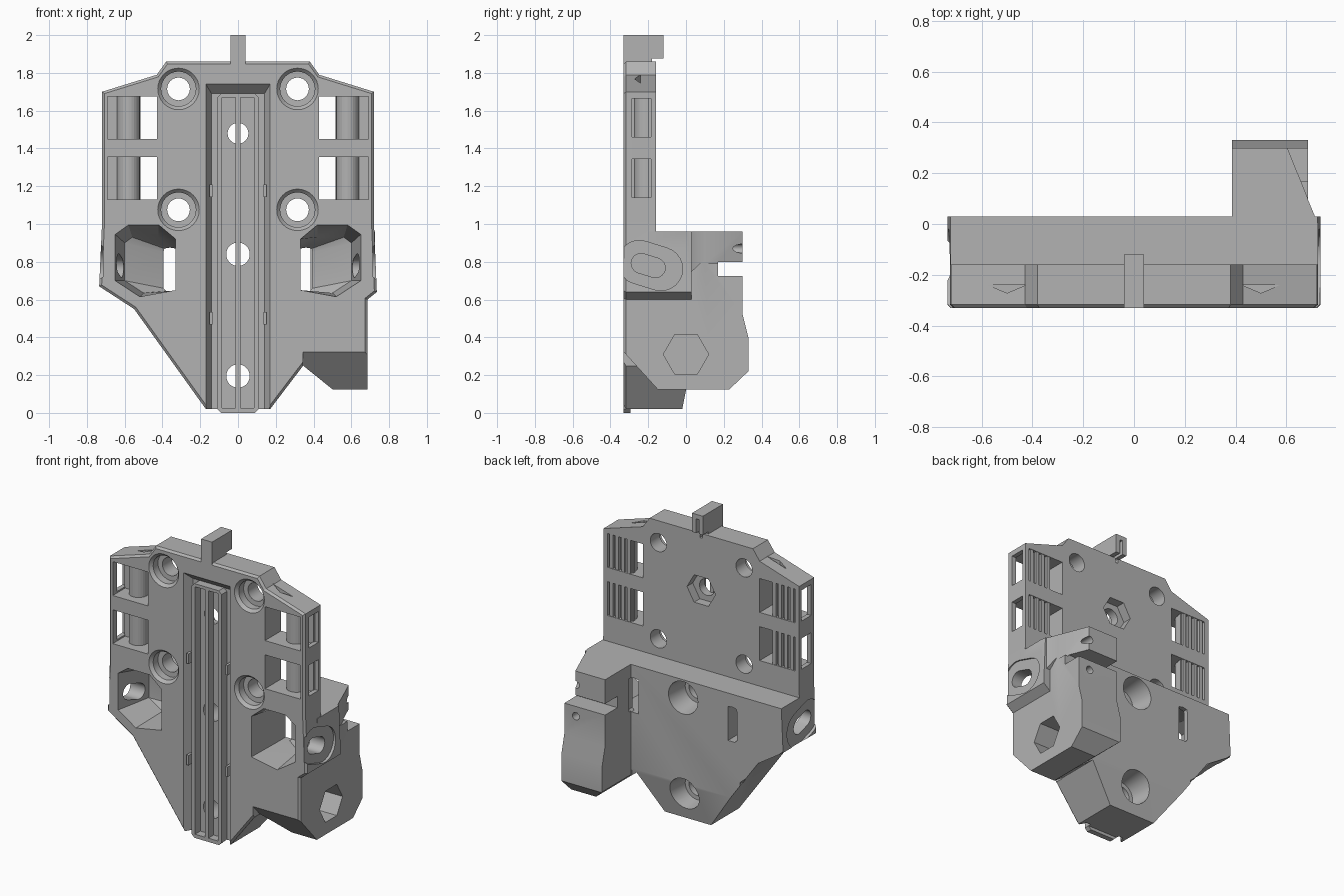
import bpy, bmesh, math

if "Cube" in bpy.data.objects:
    bpy.data.objects.remove(bpy.data.objects["Cube"])

grey = bpy.data.materials.new("plain grey")
grey.diffuse_color = (0.45, 0.45, 0.45, 1)
grey.use_nodes = True
grey.node_tree.nodes["Principled BSDF"].inputs["Base Color"].default_value = grey.diffuse_color


def loft(name, rings):
    """Closed solid through rings of 3D points."""
    bm = bmesh.new()
    vs = [[bm.verts.new(p) for p in r] for r in rings]
    n = len(rings[0])
    for a, b in zip(vs, vs[1:]):
        for i in range(n):
            j = (i + 1) % n
            bm.faces.new((a[i], a[j], b[j], b[i]))
    bm.faces.new(vs[0])
    bm.faces.new(vs[-1])
    bmesh.ops.recalc_face_normals(bm, faces=bm.faces)
    me = bpy.data.meshes.new(name)
    bm.to_mesh(me)
    bm.free()
    me.materials.append(grey)
    ob = bpy.data.objects.new(name, me)
    bpy.context.collection.objects.link(ob)
    return ob


def prism_y(name, pts, y0, y1):
    return loft(name, [[(x, y, z) for x, z in pts] for y in (y0, y1)])


def prism_x(name, pts, x0, x1):
    return loft(name, [[(x, y, z) for y, z in pts] for x in (x0, x1)])


def box(name, x0, x1, y0, y1, z0, z1):
    return prism_y(name, [(x0, z0), (x1, z0), (x1, z1), (x0, z1)], y0, y1)


def ring(cx, cz, r, n=32, turn=0.0):
    return [(cx + r * math.cos(turn + math.tau * i / n),
             cz + r * math.sin(turn + math.tau * i / n)) for i in range(n)]


def bore(cx, cz, steps, n=32):
    """Stepped or conical bore along y from (y, radius) steps."""
    return loft("bore", [[(x, y, z) for x, z in ring(cx, cz, r, n)] for y, r in steps])


def stadium(cy, cz, half, r, tilt):
    pts = []
    for i in range(26):
        a = math.pi * (i % 13) / 12 - math.pi / 2 + (math.pi if i > 12 else 0)
        u = r * math.cos(a) + (half if i < 13 else -half)
        v = r * math.sin(a)
        pts.append((cy + u * math.cos(tilt) - v * math.sin(tilt),
                    cz + u * math.sin(tilt) + v * math.cos(tilt)))
    return pts


def boolean(target, tool, op="DIFFERENCE"):
    m = target.modifiers.new("b", "BOOLEAN")
    m.operation, m.object, m.solver = op, tool, "EXACT"
    bpy.context.view_layer.objects.active = target
    bpy.ops.object.modifier_apply(modifier=m.name)
    bpy.data.objects.remove(tool)


# main plate: outline with a small chamfer round the front edge
outline = [(-0.17, 0.02), (0.17, 0.02), (0.345, 0.25), (0.5, 0.125), (0.685, 0.125),
           (0.685, 0.6), (0.735, 0.64), (0.72, 1.0), (0.72, 1.7), (0.43, 1.79), (0.38, 1.86),
           (-0.38, 1.86), (-0.43, 1.79), (-0.72, 1.7), (-0.72, 1.0), (-0.735, 0.67), (-0.55, 0.55)]
body = prism_y("body", outline, -0.33, 0.03)
bm = bmesh.new()
bm.from_mesh(body.data)
edges = [e for e in bm.edges if all(v.co.y < -0.32 for v in e.verts)]
bmesh.ops.bevel(bm, geom=edges, offset=0.013, segments=1, affect="EDGES")
bm.to_mesh(body.data)
bm.free()

# thin upper half, tapered foot, sloped underside of the left wing
boolean(body, box("cut", -1, 1, -0.16, 0.2, 0.96, 2.2))
boolean(body, prism_x("cut", [(-0.03, -0.03), (0.03, 0.27), (0.2, 0.27), (0.2, -0.03)], -1, 0.38))
boolean(body, loft("cut", [[(-0.8, -0.13, 0.56), (-0.8, 0.1, 0.82), (-0.8, 0.1, 0.3)],
                           [(-0.42, 0.02, 0.38), (-0.42, 0.1, 0.46), (-0.42, 0.1, 0.3)]]))

# clamp block at the right rear, with wing, split slot and chamfers
profile = [(-0.25, 0.125), (0.23, 0.125), (0.33, 0.22), (0.33, 0.4), (0.3, 0.52), (0.3, 0.96), (-0.16, 0.96),
           (-0.25, 0.9)]
block = prism_x("clamp_block", profile, 0.385, 0.685)
boolean(block, prism_y("cut", [(0.3, 0.3), (0.5, 0.125), (0.5, 0), (0.3, 0)], -0.4, 0.5))
wing = loft("wing", [[(x, y, z) for x, y in ((0.5, -0.2), (0.725, -0.2), (0.725, 0.0),
                                             (0.72 - 0.4 * y1, y1), (0.5, y1))]
                     for z, y1 in ((0.64, 0.01), (0.96, 0.29))])
boolean(wing, prism_x("cut", [(-0.13, 0.6), (0.26, 0.96), (0.5, 0.96), (0.5, 0.5)], 0.4, 1))
boolean(block, prism_y("cut", [(0.69, 0.9), (0.7, 0.9), (0.7, 1.0), (0.69, 1.0)], 0, 0.1))
boolean(block, loft("cut", [[(0.725, 0.0, z), (0.6, 0.31, z), (0.8, 0.31, z)] for z in (0.79, 1.1)]))
boolean(body, block, "UNION")
boolean(body, wing, "UNION")
boolean(body, box("cut", 0.3, 0.8, 0.17, 0.5, 0.725, 0.8))
boolean(body, prism_x("cut", [(-0.35, 0.345), (-0.15, 0.125), (-0.15, 0), (-0.35, 0)], 0.343, 0.9))
boolean(body, prism_x("cut", ring(0, 0.31, 0.12, 6), 0.52, 0.9))
boolean(body, bore(0.6, 0.87, [(0.2, 0.025), (0.4, 0.025)], 16))
boolean(body, bore(0.6, 0.66, [(0.2, 0.025), (0.4, 0.025)], 16))

# top tab with rear groove
tab = prism_x("tab", [(-0.33, 1.8), (-0.18, 1.8), (-0.18, 1.875), (-0.12, 1.875), (-0.12, 2), (-0.33, 2)],
              -0.04, 0.04)
boolean(body, tab, "UNION")
boolean(body, box("cut", -0.01, 0.01, -0.21, 0, 1.83, 1.97))

# front channel and the three central bores
boolean(body, loft("cut", [
    [(-0.176, -0.34, -0.1), (0.176, -0.34, -0.1), (0.176, -0.34, 1.75), (-0.176, -0.34, 1.75)],
    [(-0.14, -0.275, -0.1), (0.14, -0.275, -0.1), (0.14, -0.275, 1.69), (-0.14, -0.275, 1.69)]]))
boolean(body, bore(0, 1.48, [(-0.4, 0.055), (0.1, 0.055)]))
boolean(body, bore(0, 1.48, [(-0.22, 0.105), (0.1, 0.105)], 6))
for z in (0.84, 0.195):
    boolean(body, bore(0, z, [(-0.4, 0.062), (0.1, 0.062)]))
    boolean(body, bore(0, z, [(-0.12, 0.09), (0.0, 0.105), (0.1, 0.115)]))

for s in (-1, 1):
    # countersunk screw holes
    for z in (1.715, 1.075):
        boolean(body, bore(s * 0.315, z, [(-0.4, 0.11), (-0.33, 0.11), (-0.31, 0.092), (-0.26, 0.092),
                                          (-0.259, 0.06), (0, 0.06)]))
    # side windows, open to the outside edge
    for z0, z1 in ((1.45, 1.675), (1.13, 1.355)):
        x0, x1 = sorted((s * 0.43, s * 0.69))
        boolean(body, box("cut", x0, x1, -0.4, 0, z0, z1))
        x0, x1 = sorted((s * 0.6, s * 0.8))
        boolean(body, box("cut", x0, x1, -0.285, -0.185, z0 + 0.01, z1 - 0.01))
    # small triangular notch in the shoulder
    x = s * 0.5
    boolean(body, loft("cut", [[(x - 0.075, -0.24, z), (x + 0.075, -0.24, z), (x, -0.272, z)]
                               for z in (1.745, 1.85)]))
    # faceted funnel pocket narrowing to a rear slit
    front = [(0.65, 0.945), (0.58, 0.995), (0.42, 0.995), (0.33, 0.92), (0.33, 0.65), (0.52, 0.615), (0.65, 0.7)]
    mid = [(0.6, 0.9), (0.56, 0.93), (0.42, 0.93), (0.33, 0.9), (0.33, 0.645), (0.5, 0.635), (0.6, 0.7)]
    back = [(0.395, 0.85), (0.39, 0.87), (0.36, 0.875), (0.33, 0.87), (0.33, 0.645), (0.38, 0.645), (0.395, 0.66)]
    boolean(body, loft("cut", [[(s * x, y, z) for x, z in p] for y, p in
                               ((-0.35, front), (-0.33, front), (-0.08, mid), (0.0, back), (0.05, back))]))
    # slotted hole through the wing, in a shallow recess
    boolean(body, prism_x("cut", stadium(-0.2, 0.78, 0.04, 0.052, -0.3), s * 0.56, s * 0.9))
    boolean(body, prism_x("cut", stadium(-0.19, 0.78, 0.06, 0.115, -0.3), s * 0.715, s * 0.9))

bpy.context.view_layer.objects.active = body
body.select_set(True)
bpy.ops.object.shade_smooth_by_angle(angle=math.radians(25))
body.select_set(False)

# rounded vertical bars in the side windows, ribbed behind
for s in (-1, 1):
    for z0, z1 in ((1.445, 1.68), (1.125, 1.36)):
        pts = [(0.64, -0.195), (0.52, -0.195)]
        pts += [(0.58 - 0.06 * math.cos(a), -0.215 - 0.06 * math.sin(a))
                for a in [math.pi * i / 12 for i in range(13)]]
        loft("window_bar", [[(s * x, y, z) for x, y in pts] for z in (z0, z1)])
        x0, x1 = sorted((s * 0.515, s * 0.695))
        box("window_backing", x0, x1, -0.2, -0.18, z0, z1)
        for i in range(4):
            c = s * (0.535 + 0.043 * i)
            box("window_rib", c - 0.012, c + 0.012, -0.185, -0.163, z0, z1)
    # channel clips
    for z in (1.175, 0.5):
        x0, x1 = sorted((s * 0.135, s * 0.152))
        box("channel_clip", x0, x1, -0.325, -0.27, z - 0.033, z + 0.033)

# front rail: rounded frame split by a centre rib
rail = prism_y("rail", [(-0.11, 0.02), (-0.09, 0.0), (0.09, 0.0), (0.11, 0.02), (0.11, 1.67), (0.09, 1.69),
                        (-0.09, 1.69), (-0.11, 1.67)], -0.33, -0.27)
for x0, x1 in ((-0.085, -0.013), (0.013, 0.085)):
    boolean(rail, box("cut", x0, x1, -0.4, -0.2, 0.025, 1.67))
boolean(rail, box("cut", -0.2, 0.2, -0.295, -0.2, -0.1, 0.02))
